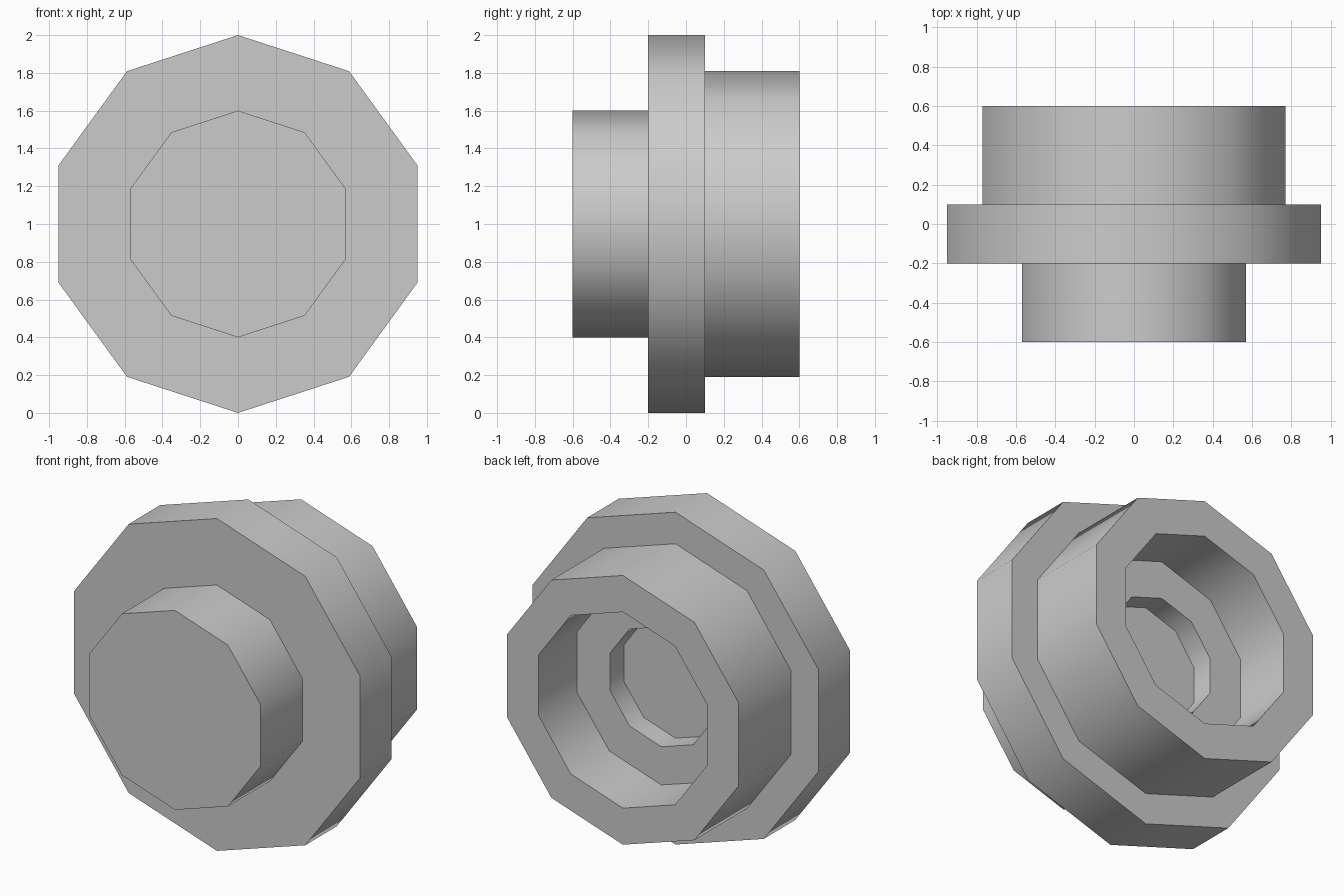
import bpy, bmesh, math

if "Cube" in bpy.data.objects:
    bpy.data.objects.remove(bpy.data.objects["Cube"])

SIDES = 10

# Profile as (radius, y), from the front cap round to the recess floor
PROFILE = [
    (0.60, -0.60), (0.60, -0.20),    # front boss
    (1.00, -0.20), (1.00, 0.10),     # wide flange
    (0.81, 0.10), (0.81, 0.60),      # rear collar
    (0.59, 0.60), (0.59, 0.235),     # outer recess
    (0.36, 0.235), (0.36, 0.10),     # inner recess
]


def ring(bm, radius, y):
    """Ten-sided ring about the y axis with a corner pointing up."""
    steps = [2 * math.pi * i / SIDES for i in range(SIDES)]
    return [bm.verts.new((radius * math.sin(a), y, 1 + radius * math.cos(a)))
            for a in steps]


# Stepped, hollow-backed wheel
bm = bmesh.new()
rings = [ring(bm, r, y) for r, y in PROFILE]
for a, b in zip(rings, rings[1:]):
    for i in range(SIDES):
        j = (i + 1) % SIDES
        bm.faces.new((a[i], a[j], b[j], b[i]))

# Front cap and recess floor
bm.faces.new(rings[0])
bm.faces.new(rings[-1])
bmesh.ops.recalc_face_normals(bm, faces=bm.faces[:])

mesh = bpy.data.meshes.new("stepped_wheel")
bm.to_mesh(mesh)
bm.free()
wheel = bpy.data.objects.new("stepped_wheel", mesh)
bpy.context.collection.objects.link(wheel)

# Smooth round the sides, crisp at every step
bpy.context.view_layer.objects.active = wheel
wheel.select_set(True)
bpy.ops.object.shade_smooth_by_angle(angle=math.radians(45))
